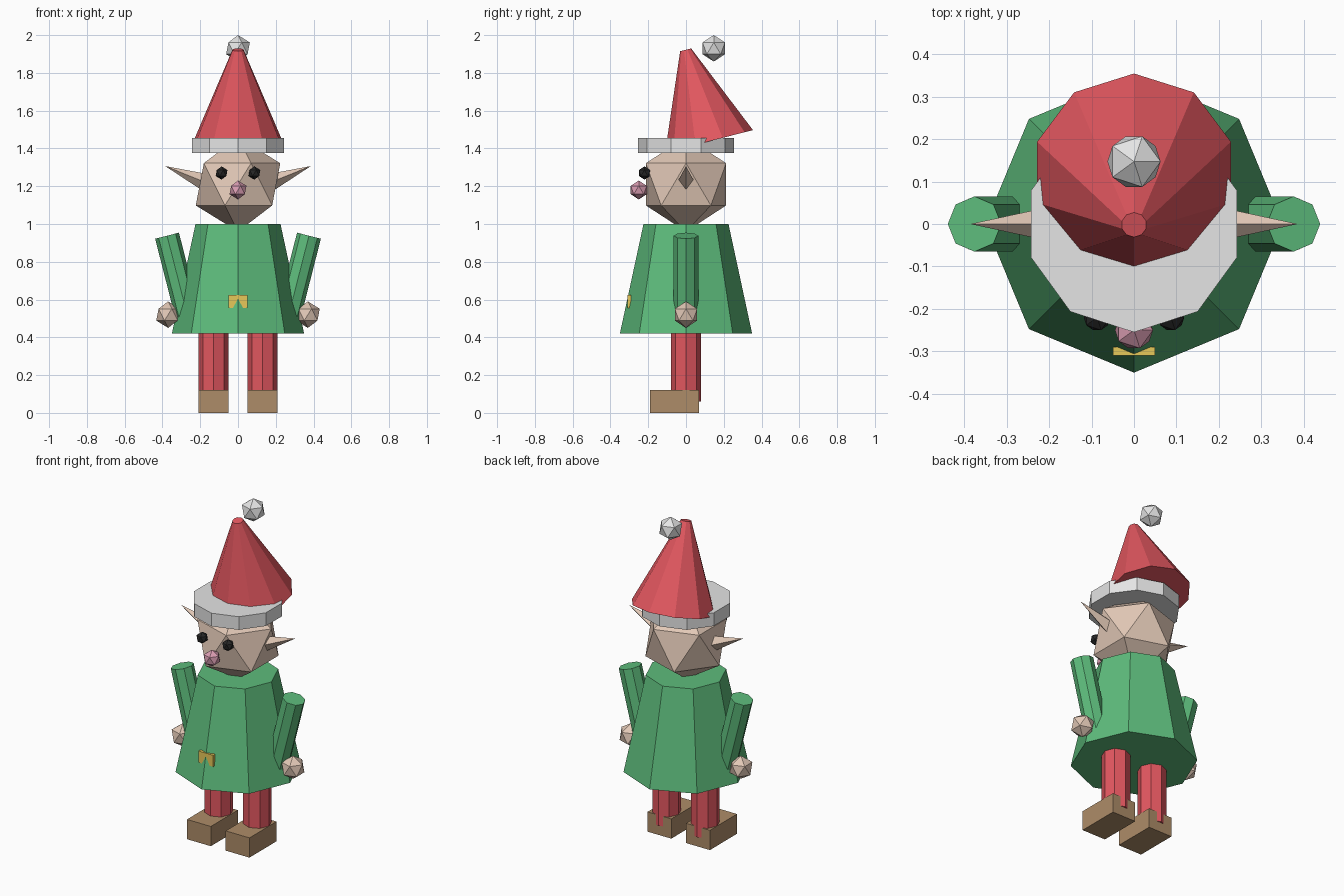
import bpy
import math

cube = bpy.data.objects.get("Cube")
if cube:
    bpy.data.objects.remove(cube, do_unlink=True)


def material(name, r, g, b):
    mat = bpy.data.materials.new(name)
    mat.use_nodes = True
    mat.diffuse_color = (r, g, b, 1)
    mat.node_tree.nodes["Principled BSDF"].inputs["Base Color"].default_value = (r, g, b, 1)
    return mat


GREEN = material("green cloth", 0.11, 0.5, 0.2)
RED = material("red cloth", 0.76, 0.095, 0.115)
WHITE = material("white fur", 0.78, 0.78, 0.78)
SKIN = material("skin", 0.76, 0.58, 0.47)
BROWN = material("brown leather", 0.42, 0.265, 0.14)
GOLD = material("gold", 0.8, 0.58, 0.1)
PINK = material("pink", 0.71, 0.34, 0.45)
BLACK = material("black", 0.02, 0.02, 0.02)


def finish(name, mat):
    obj = bpy.context.object
    obj.name = name
    obj.data.materials.append(mat)
    return obj


def cone(name, mat, sides, r1, r2, depth, loc, rot=(0, 0, 0)):
    bpy.ops.mesh.primitive_cone_add(vertices=sides, radius1=r1, radius2=r2,
                                    depth=depth, location=loc, rotation=rot)
    return finish(name, mat)


def ball(name, mat, radius, loc):
    bpy.ops.mesh.primitive_ico_sphere_add(subdivisions=1, radius=radius, location=loc)
    return finish(name, mat)


def box(name, mat, size, loc):
    bpy.ops.mesh.primitive_cube_add(size=1, location=loc)
    obj = finish(name, mat)
    obj.scale = size
    return obj


# Tunic and buckle
cone("tunic", GREEN, 8, 0.35, 0.225, 0.58, (0, 0, 0.71))
box("buckle", GOLD, (0.1, 0.02, 0.07), (0, -0.3, 0.59))

# Head and nose
ball("head", SKIN, 0.25, (0, 0, 1.21))
ball("nose", PINK, 0.05, (0, -0.25, 1.18))

# Hat: brim, leaning cone and pompom
cone("hat_brim", WHITE, 10, 0.255, 0.255, 0.08, (0, 0, 1.415))
cone("hat_cone", RED, 10, 0.24, 0.03, 0.5, (0, 0.06, 1.68), (0.25, 0, 0))
ball("hat_pompom", WHITE, 0.07, (0, 0.147, 1.93))

# Paired parts
for side, s in (("left", 1), ("right", -1)):
    cone(side + "_leg", RED, 8, 0.08, 0.08, 0.4, (s * 0.13, 0, 0.26))
    box(side + "_shoe", BROWN, (0.16, 0.26, 0.12), (s * 0.13, -0.06, 0.06))
    cone(side + "_arm", GREEN, 8, 0.065, 0.065, 0.45, (s * 0.32, 0, 0.72), (0, s * 0.25, 0))
    ball(side + "_hand", SKIN, 0.07, (s * 0.37, 0, 0.52))
    ball(side + "_eye", BLACK, 0.035, (s * 0.087, -0.22, 1.27))
    cone(side + "_ear", SKIN, 4, 0.05, 0, 0.25, (s * 0.27, 0, 1.26),
         (0, s * math.radians(68), 0))
